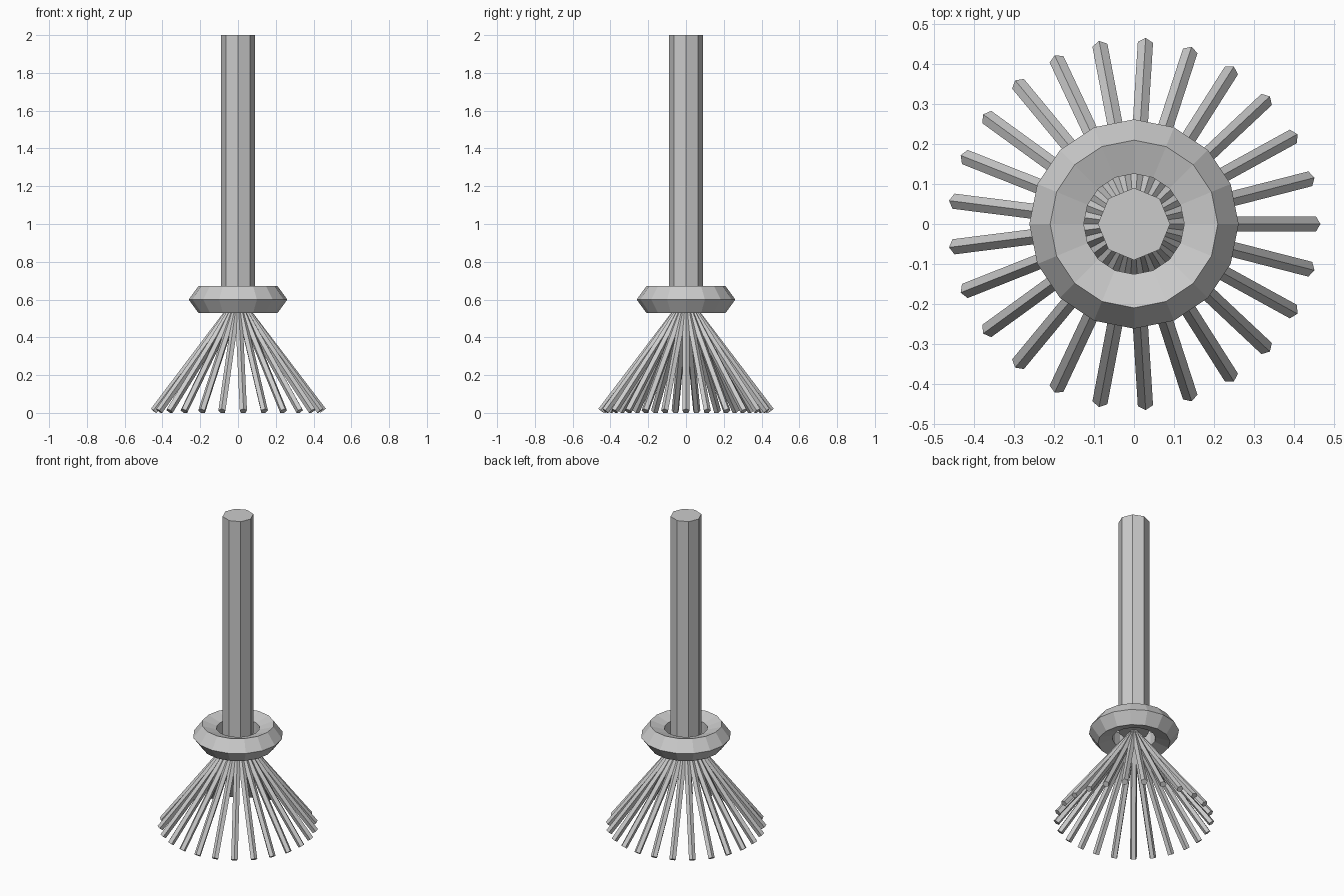
import bpy
import math
from mathutils import Matrix, Vector

if "Cube" in bpy.data.objects:
    bpy.data.objects.remove(bpy.data.objects["Cube"])

HUB = Vector((0, 0, 0.6))

# Octagonal handle
bpy.ops.mesh.primitive_cylinder_add(vertices=8, radius=0.09, depth=1.4, location=(0, 0, 1.3))
bpy.context.object.name = "handle"

# Faceted collar ring around the foot of the handle
bpy.ops.mesh.primitive_torus_add(major_segments=16, minor_segments=5,
                                 major_radius=0.186, minor_radius=0.075, location=HUB)
collar = bpy.context.object
collar.name = "collar"
for p in collar.data.polygons:
    p.use_smooth = False

# Fan of five-sided bristles, each with one ridge facing outward
COUNT = 25
tip = Vector((0.449, 0, 0.0098))
mid = (tip + HUB) / 2
length = (tip - HUB).length
tilt = -math.atan2(tip.x, HUB.z - tip.z)
for i in range(COUNT):
    bpy.ops.mesh.primitive_cylinder_add(vertices=5, radius=0.02, depth=length)
    bristle = bpy.context.object
    bristle.name = f"bristle_{i + 1:02d}"
    # put a corner of the section on local +x, then tilt and spin into place
    v = bristle.data.vertices[0].co
    square = Matrix.Rotation(-math.atan2(v.y, v.x), 4, 'Z')
    spin = Matrix.Rotation(2 * math.pi * i / COUNT, 4, 'Z')
    bristle.data.transform(spin @ Matrix.Translation(mid) @ Matrix.Rotation(tilt, 4, 'Y') @ square)
